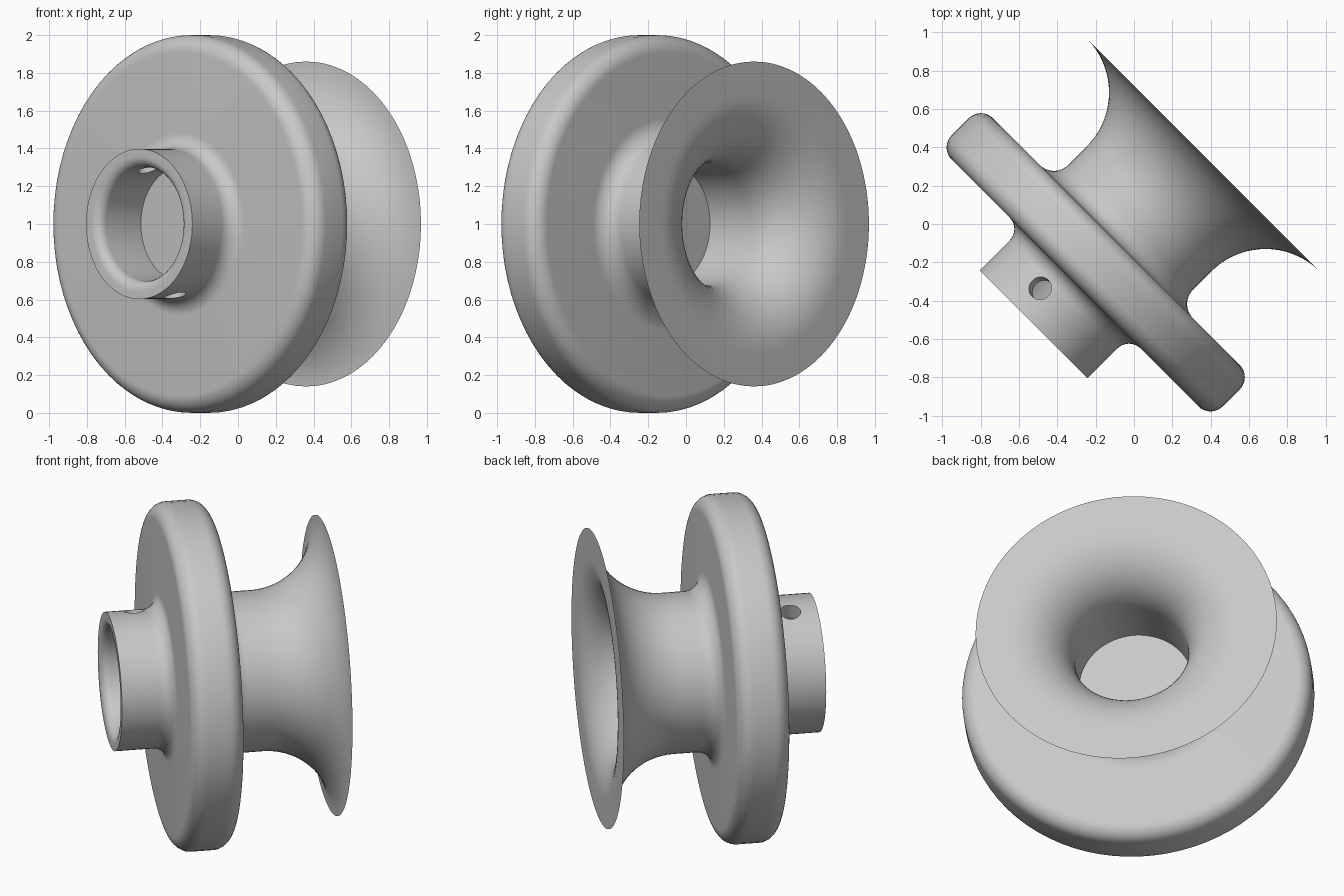
import bpy, bmesh, math
from mathutils import Matrix, Vector

cube = bpy.data.objects.get("Cube")
if cube:
    bpy.data.objects.remove(cube, do_unlink=True)

SEGMENTS = 80
grey = bpy.data.materials.new("grey_metal")
grey.use_nodes = True
colour = (0.58, 0.58, 0.58, 1)
grey.diffuse_color = colour
grey.node_tree.nodes["Principled BSDF"].inputs["Base Color"].default_value = colour


def arc(radius, along, size, start, end, steps=10):
    """Quarter round in the (radius, along-axis) plane, angles in degrees."""
    points = []
    for i in range(steps + 1):
        a = math.radians(start + (end - start) * i / steps)
        points.append((radius + size * math.cos(a), along + size * math.sin(a)))
    return points


# Main dimensions, measured along the axle
tube_end, disc_front, disc_back, flare_end = -0.74, -0.435, -0.13, 0.51
tube_r, front_bore, hub_r, back_bore, disc_r = 0.398, 0.302, 0.46, 0.325, 1.0
rim, edge, front_fillet, back_fillet = 0.055, 0.09, 0.085, 0.105
flare, bell = 0.40, 0.365

# Half section, from the front bore floor around the outside to the back bore floor
profile = [(0, -0.425), (front_bore, -0.425)]
profile += arc(front_bore + rim, tube_end + rim, rim, 180, 270, 6)
profile += [(tube_r, tube_end)]
profile += arc(tube_r + front_fillet, disc_front - front_fillet, front_fillet, 180, 90)
profile += arc(disc_r - edge, disc_front + edge, edge, -90, 0)
profile += arc(disc_r - edge, disc_back - edge, edge, 0, 90)
profile += arc(hub_r + back_fillet, disc_back + back_fillet, back_fillet, 270, 180)
profile += arc(hub_r + flare, flare_end - flare, flare, 180, 90, 18)
profile += arc(back_bore + bell, flare_end - bell, bell, 90, 180, 18)
profile += [(back_bore, -0.145), (0, -0.145)]

# Axle lies level, turned halfway between the back and the left
side = Vector((1, -1, 0)).normalized()
axle = Vector((1, 1, 0)).normalized()
turn = Matrix((side, axle.cross(side), axle)).transposed().to_4x4()
place = Matrix.Translation((0, 0, disc_r)) @ turn


def make_object(name, bm):
    bmesh.ops.recalc_face_normals(bm, faces=bm.faces)
    bm.transform(place)
    mesh = bpy.data.meshes.new(name)
    bm.to_mesh(mesh)
    bm.free()
    mesh.materials.append(grey)
    obj = bpy.data.objects.new(name, mesh)
    bpy.context.collection.objects.link(obj)
    return obj


# Flanged hub, turned as one solid
bm = bmesh.new()
verts = [bm.verts.new((r, 0, s)) for r, s in profile]
edges = [bm.edges.new(pair) for pair in zip(verts, verts[1:])]
bmesh.ops.spin(bm, geom=verts + edges, cent=(0, 0, 0), axis=(0, 0, 1),
               angle=math.tau, steps=SEGMENTS, use_merge=True)
bmesh.ops.remove_doubles(bm, verts=bm.verts, dist=0.0001)
hub = make_object("flanged_hub", bm)

# Cross hole through the tube wall, tilted from upright
bm = bmesh.new()
tilt = Vector((-0.275, -0.96, 0)).to_track_quat('Z', 'Y').to_matrix().to_4x4()
bmesh.ops.create_cone(bm, cap_ends=True, segments=32, radius1=0.06, radius2=0.06,
                      depth=1.2, matrix=Matrix.Translation((0, 0, -0.583)) @ tilt)
cutter = make_object("pin_hole_cutter", bm)
cutter.hide_render = True

cut = hub.modifiers.new("pin_hole", 'BOOLEAN')
cut.operation = 'DIFFERENCE'
cut.solver = 'EXACT'
cut.object = cutter

bpy.ops.object.select_all(action='DESELECT')
hub.select_set(True)
bpy.context.view_layer.objects.active = hub
bpy.ops.object.modifier_apply(modifier=cut.name)
bpy.data.objects.remove(cutter, do_unlink=True)
bpy.ops.object.shade_smooth_by_angle(angle=math.radians(30))
